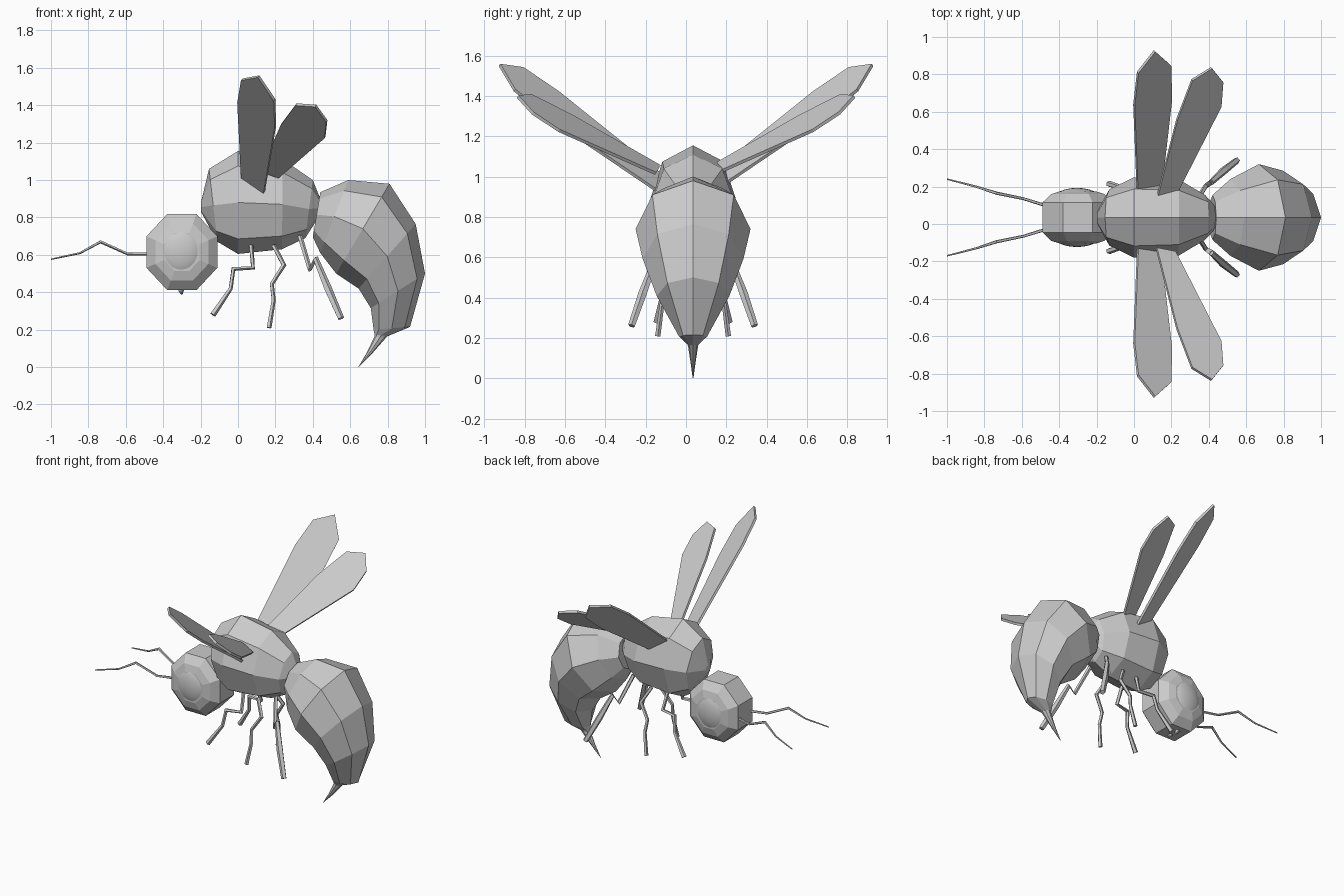
import bpy, bmesh, math
from mathutils import Vector

if "Cube" in bpy.data.objects:
    bpy.data.objects.remove(bpy.data.objects["Cube"])

MID = 0.035  # mirror plane of the body and limbs

grey = bpy.data.materials.new("plain_grey")
grey.diffuse_color = (0.6, 0.6, 0.6, 1)
grey.use_nodes = True
grey.node_tree.nodes["Principled BSDF"].inputs["Base Color"].default_value = grey.diffuse_color


def finish(name, bm):
    bmesh.ops.recalc_face_normals(bm, faces=bm.faces)
    me = bpy.data.meshes.new(name)
    bm.to_mesh(me)
    bm.free()
    me.materials.append(grey)
    ob = bpy.data.objects.new(name, me)
    bpy.context.collection.objects.link(ob)
    return ob


def loft(name, rings):
    """Bridge equal rings of points and close both ends."""
    bm = bmesh.new()
    vs = [[bm.verts.new(p) for p in r] for r in rings]
    n = len(vs[0])
    for a, b in zip(vs, vs[1:]):
        for i in range(n):
            j = (i + 1) % n
            bm.faces.new((a[i], a[j], b[j], b[i]))
    bm.faces.new(vs[0])
    bm.faces.new(vs[-1])
    bmesh.ops.remove_doubles(bm, verts=bm.verts, dist=0.0005)
    return finish(name, bm)


def body_ring(x1, z1, x2, z2, half):
    """Octagon spanning an outer and an inner profile point."""
    o, i = Vector((x1, MID, z1)), Vector((x2, MID, z2))
    c = (o + i) / 2
    return [c + (o - c) * math.cos(k * math.pi / 4)
            + Vector((0, half * math.sin(k * math.pi / 4), 0)) for k in range(8)]


def tube(name, pts, radii, side, sides=5):
    pts = [Vector((x, MID + side * y, z)) for x, y, z in pts]
    rings = []
    for k, p in enumerate(pts):
        t = (pts[min(k + 1, len(pts) - 1)] - pts[max(k - 1, 0)]).normalized()
        u = t.cross(Vector((0, 1, 0))).normalized()
        v = t.cross(u)
        rings.append([p + radii[k] * (u * math.cos(a) + v * math.sin(a))
                      for a in (2 * math.pi * i / sides for i in range(sides))])
    return loft(name, rings)


def ball(name, loc, size):
    bm = bmesh.new()
    bmesh.ops.create_uvsphere(bm, u_segments=24, v_segments=14, radius=1)
    for v in bm.verts:
        v.co = Vector(loc) + Vector((v.co.x * size[0], v.co.y * size[1], v.co.z * size[2]))
    for f in bm.faces:
        f.smooth = True
    return finish(name, bm)


# Thorax
loft("thorax", [body_ring(*r) for r in (
    (-.198, .88, -.198, .83, .03), (-.155, 1.06, -.11, .67, .15), (0, 1.155, 0, .605, .215),
    (.24, 1.11, .235, .63, .205), (.40, 1.0, .36, .69, .12), (.44, .90, .43, .80, .06))])

# Abdomen
loft("abdomen", [body_ring(*r) for r in (
    (.44, .935, .40, .695, .12), (.59, 1.0, .44, .61, .205), (.81, .98, .525, .50, .285),
    (.95, .765, .645, .42, .25), (1.0, .50, .71, .315, .18), (.92, .215, .725, .20, .07),
    (.80, .165, .73, .175, .03))])

# Stinger
loft("stinger", [body_ring(*r) for r in (
    (.83, .20, .73, .20, .04), (.79, .155, .73, .165, .025), (.715, .07, .69, .08, .012),
    (.646, .0, .644, .002, .002))])

# Head: an octagonal drum with tapered cheeks
rings = []
for y, s in ((-.14, .5), (-.125, .75), (-.08, 1), (.08, 1), (.125, .75), (.14, .5)):
    rings.append([(-.30 + s * .205 * math.cos(a), MID + y, .615 + s * .22 * math.sin(a))
                  for a in ((k + .5) * math.pi / 4 for k in range(8))])
loft("head", rings)

# Limb paths: x, distance from the middle, z
LEGS = {
    "front_leg": ([(.07, .07, .65), (.08, .11, .53), (-.025, .13, .525), (-.04, .15, .42),
                   (-.135, .18, .28)], (.013, .013, .014, .012, .017)),
    "middle_leg": ([(.19, .08, .65), (.245, .12, .545), (.18, .14, .445), (.19, .155, .36),
                    (.165, .175, .21)], (.013, .014, .012, .012, .014)),
    "rear_leg": ([(.33, .08, .70), (.385, .17, .52), (.415, .19, .58), (.48, .25, .42),
                  (.55, .305, .26)], (.014, .013, .016, .022, .018)),
}
ANTENNA = [(-.46, .06, .605), (-.59, .10, .605), (-.735, .13, .67), (-.845, .165, .61),
           (-1.0, .205, .577)]

# Wing outlines: x, y, and the slope of the plane they lie in
FRONT_WING = [(.02, .13), (0, .635), (.02, .81), (.11, .925), (.195, .85), (.2, .67), (.14, .15)]
HIND_WING = [(.12, .13), (.23, .56), (.31, .77), (.415, .835), (.475, .76), (.465, .63), (.22, .15)]


def wing(name, outline, side, base, slope_x, slope_y):
    bm = bmesh.new()
    bm.faces.new([bm.verts.new((x, side * y, base + slope_x * x + slope_y * y))
                  for x, y in outline])
    ob = finish(name, bm)
    mod = ob.modifiers.new("thickness", 'SOLIDIFY')
    mod.thickness = .016
    mod.offset = 0
    return ob


for side, tag in ((-1, "right"), (1, "left")):
    # Legs, antennae and mandibles
    for leg, (path, radii) in LEGS.items():
        tube(f"{tag}_{leg}", path, radii, side)
    tube(f"{tag}_antenna", ANTENNA, (.009, .008, .009, .006, .004), side)
    tube(f"{tag}_mandible", [(-.30, .05, .44), (-.305, .035, .41), (-.30, .02, .392)],
         (.02, .016, .006), side)
    # Eyes with a flatter rim behind
    ball(f"{tag}_eye", (-.305, MID + side * .10, .62), (.125, .058, .138))
    ball(f"{tag}_eye_rim", (-.305, MID + side * .105, .62), (.137, .035, .15))
    # Wings
    wing(f"{tag}_front_wing", FRONT_WING, side, .93, -.80, .77)
    wing(f"{tag}_hind_wing", HIND_WING, side, 1.02, -.5, .70)
